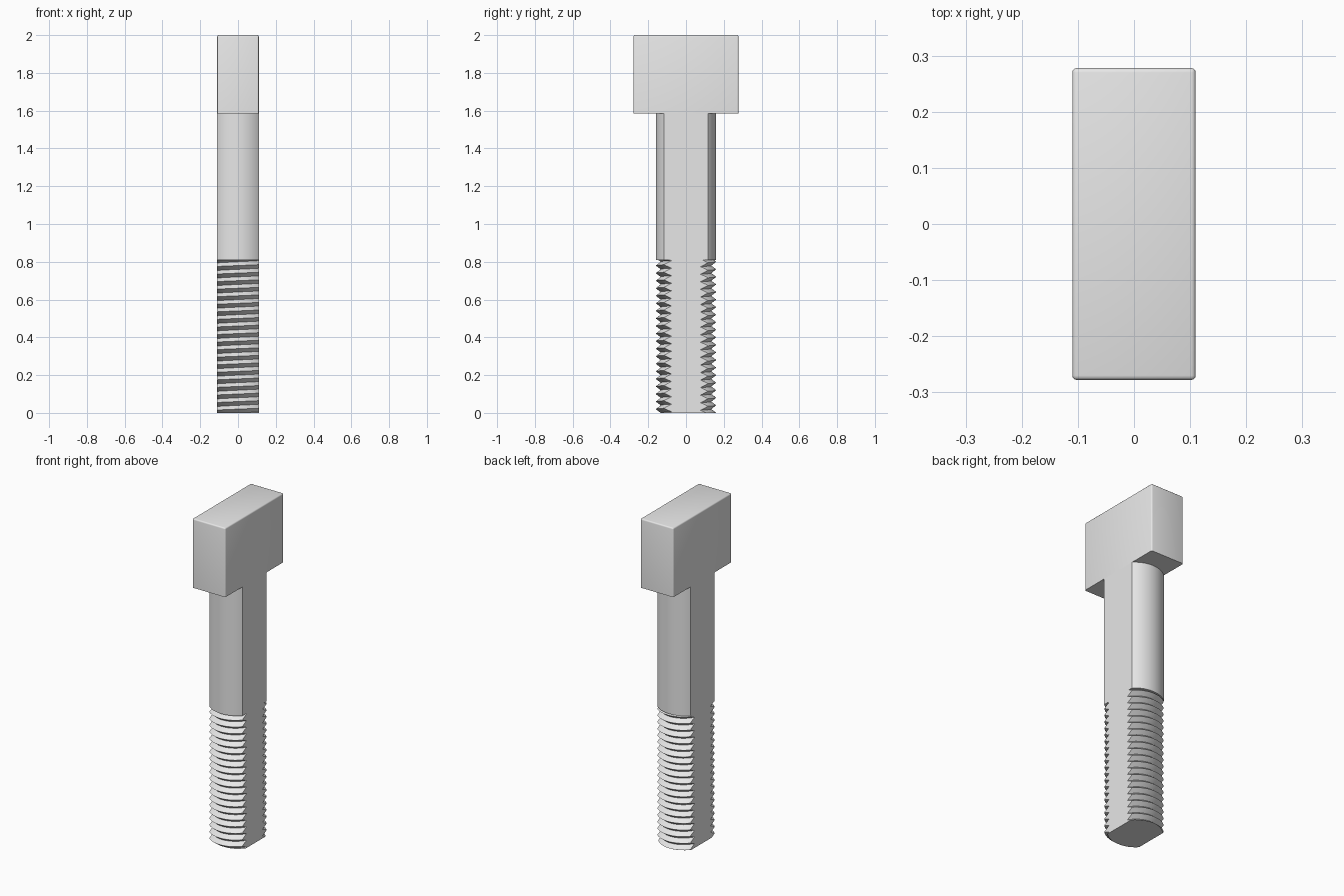
import bpy, bmesh, math

if "Cube" in bpy.data.objects:
    bpy.data.objects.remove(bpy.data.objects["Cube"])

HALF = 0.11        # half thickness between the two flats
RADIUS = 0.16      # shank and thread crest
ROOT = 0.134       # thread root
PITCH = 0.04
THREAD_TOP = 0.81
HEAD_BASE = 1.585
N = 64             # steps per turn

steel = bpy.data.materials.new("light grey steel")
steel.use_nodes = True
steel.diffuse_color = (0.8, 0.8, 0.8, 1)
steel.node_tree.nodes["Principled BSDF"].inputs["Base Color"].default_value = (0.8, 0.8, 0.8, 1)


def finish(bm, name, angle):
    bmesh.ops.recalc_face_normals(bm, faces=bm.faces)
    mesh = bpy.data.meshes.new(name)
    bm.to_mesh(mesh)
    bm.free()
    mesh.materials.append(steel)
    obj = bpy.data.objects.new(name, mesh)
    bpy.context.collection.objects.link(obj)
    bpy.ops.object.select_all(action='DESELECT')
    obj.select_set(True)
    bpy.context.view_layer.objects.active = obj
    bpy.ops.object.shade_smooth_by_angle(angle=math.radians(angle))
    return obj


def slice_off(bm, point, normal):
    """Cut away everything beyond a plane and cap the opening."""
    cut = bmesh.ops.bisect_plane(bm, geom=bm.verts[:] + bm.edges[:] + bm.faces[:],
                                 dist=1e-6, plane_co=point, plane_no=normal,
                                 clear_outer=True)
    edges = [e for e in cut["geom_cut"] if isinstance(e, bmesh.types.BMEdge) and e.is_boundary]
    bmesh.ops.edgeloop_fill(bm, edges=edges)


def cut_flats(bm):
    for s in (1, -1):
        slice_off(bm, (s * HALF, 0, 0), (s, 0, 0))


# Head: block with softened top and upright edges
bm = bmesh.new()
bmesh.ops.create_cube(bm, size=1)
for v in bm.verts:
    v.co.x *= 2 * HALF
    v.co.y *= 0.556
    v.co.z = 2 if v.co.z > 0 else HEAD_BASE
soft = [e for e in bm.edges if max(v.co.z for v in e.verts) > HEAD_BASE + 0.1]
bmesh.ops.bevel(bm, geom=soft, offset=0.008, segments=3, profile=0.5, affect='EDGES')
finish(bm, "head", 40)

# Plain shank: cylinder with two flats
bm = bmesh.new()
bmesh.ops.create_cone(bm, cap_ends=True, segments=N * 2, radius1=RADIUS, radius2=RADIUS,
                      depth=HEAD_BASE - THREAD_TOP)
bmesh.ops.translate(bm, verts=bm.verts, vec=(0, 0, (HEAD_BASE + THREAD_TOP) / 2))
cut_flats(bm)
finish(bm, "shank", 25)

# Threaded end: right-handed V thread swept as one helical strip, then trimmed
bm = bmesh.new()
crest, root = [], []
for i in range(N * (int(THREAD_TOP / PITCH) + 5)):
    a = math.tau * i / N + math.pi / 2
    z = PITCH * (i / N - 2)
    for line, r, dz in ((crest, RADIUS, 0), (root, ROOT, PITCH / 2)):
        line.append(bm.verts.new((r * math.cos(a), r * math.sin(a), z + dz)))
for i in range(len(crest) - 1):
    bm.faces.new((crest[i], crest[i + 1], root[i + 1], root[i]))
    if i + 1 + N < len(crest):
        bm.faces.new((root[i], root[i + 1], crest[i + 1 + N], crest[i + N]))
slice_off(bm, (0, 0, THREAD_TOP), (0, 0, 1))
slice_off(bm, (0, 0, 0), (0, 0, -1))
cut_flats(bm)
finish(bm, "threaded_end", 25)
